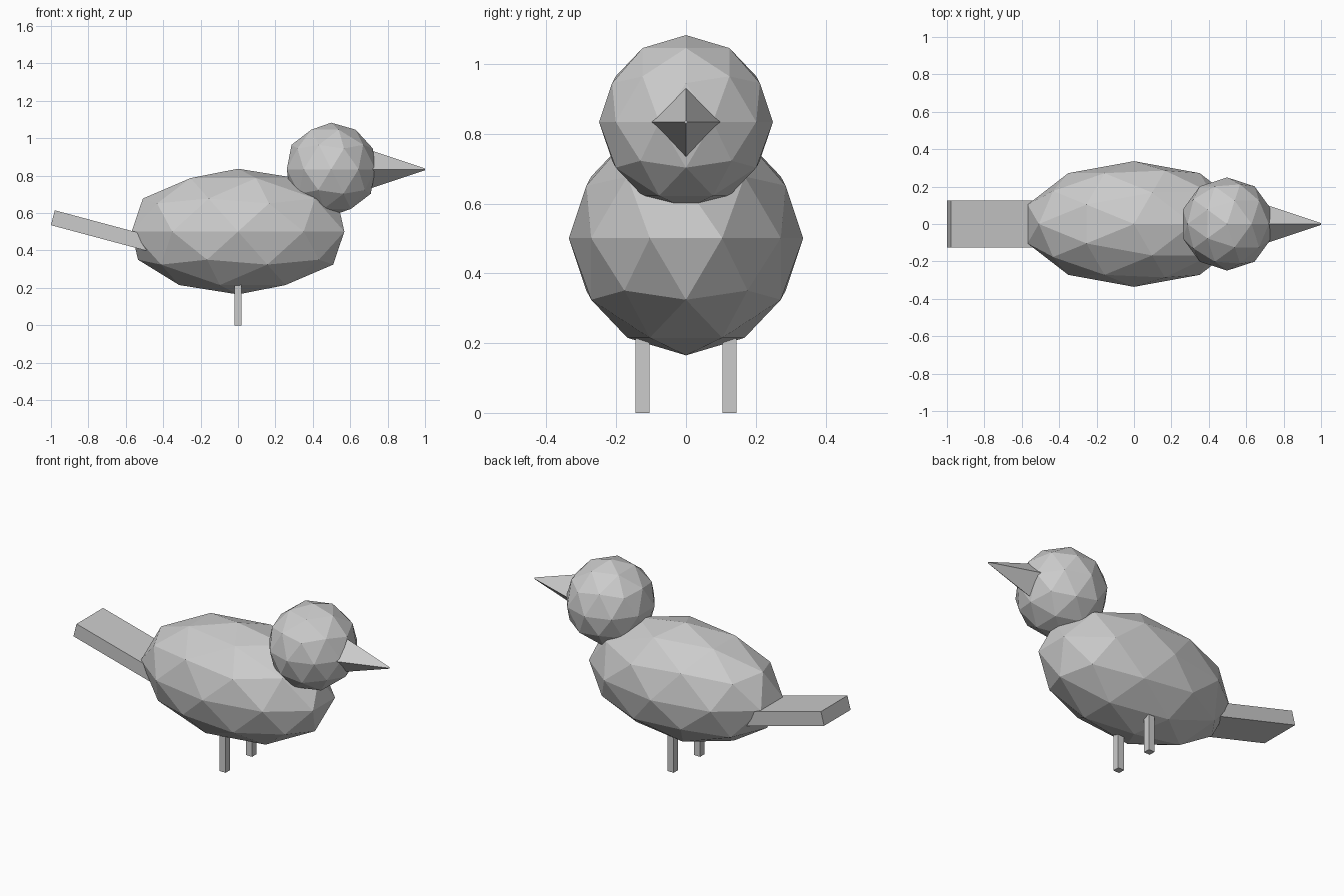
import bpy, math
from mathutils import Matrix

if "Cube" in bpy.data.objects:
    bpy.data.objects.remove(bpy.data.objects["Cube"])

grey = bpy.data.materials.new("plain grey")
grey.diffuse_color = (0.6, 0.6, 0.6, 1)
grey.use_nodes = True
grey.node_tree.nodes["Principled BSDF"].inputs["Base Color"].default_value = grey.diffuse_color


def finish(name):
    ob = bpy.context.object
    ob.name = name
    ob.data.materials.append(grey)
    return ob


def faceted_ball(name, loc, radii):
    bpy.ops.mesh.primitive_ico_sphere_add(subdivisions=2, radius=1, location=loc)
    ob = finish(name)
    ob.data.transform(Matrix.Diagonal((*radii, 1)))


def box(name, loc, size, tilt=0):
    bpy.ops.mesh.primitive_cube_add(size=1, location=loc, rotation=(0, tilt, 0))
    ob = finish(name)
    ob.data.transform(Matrix.Diagonal((*size, 1)))


# Body and head
faceted_ball("body", (0, 0, 0.501), (0.598, 0.336, 0.336))
faceted_ball("head", (0.498, 0, 0.834), (0.249, 0.249, 0.249))

# Four-sided beak with a tiny blunt tip
base_x, tip_x = 0.714, 1.0
bpy.ops.mesh.primitive_cone_add(vertices=4, radius1=0.1, radius2=0.005,
                                depth=tip_x - base_x,
                                location=((base_x + tip_x) / 2, 0, 0.834),
                                rotation=(0, math.pi / 2, 0))
finish("beak")

# Flat tail, raised towards its outer end
tilt, length = math.radians(15), 0.53
box("tail", (-0.99 + length / 2 * math.cos(tilt), 0, 0.575 - length / 2 * math.sin(tilt)),
    (length, 0.25, 0.082), tilt)

# Legs
for side, y in (("right", -0.125), ("left", 0.125)):
    box(side + "_leg", (0, y, 0.125), (0.04, 0.04, 0.25))
